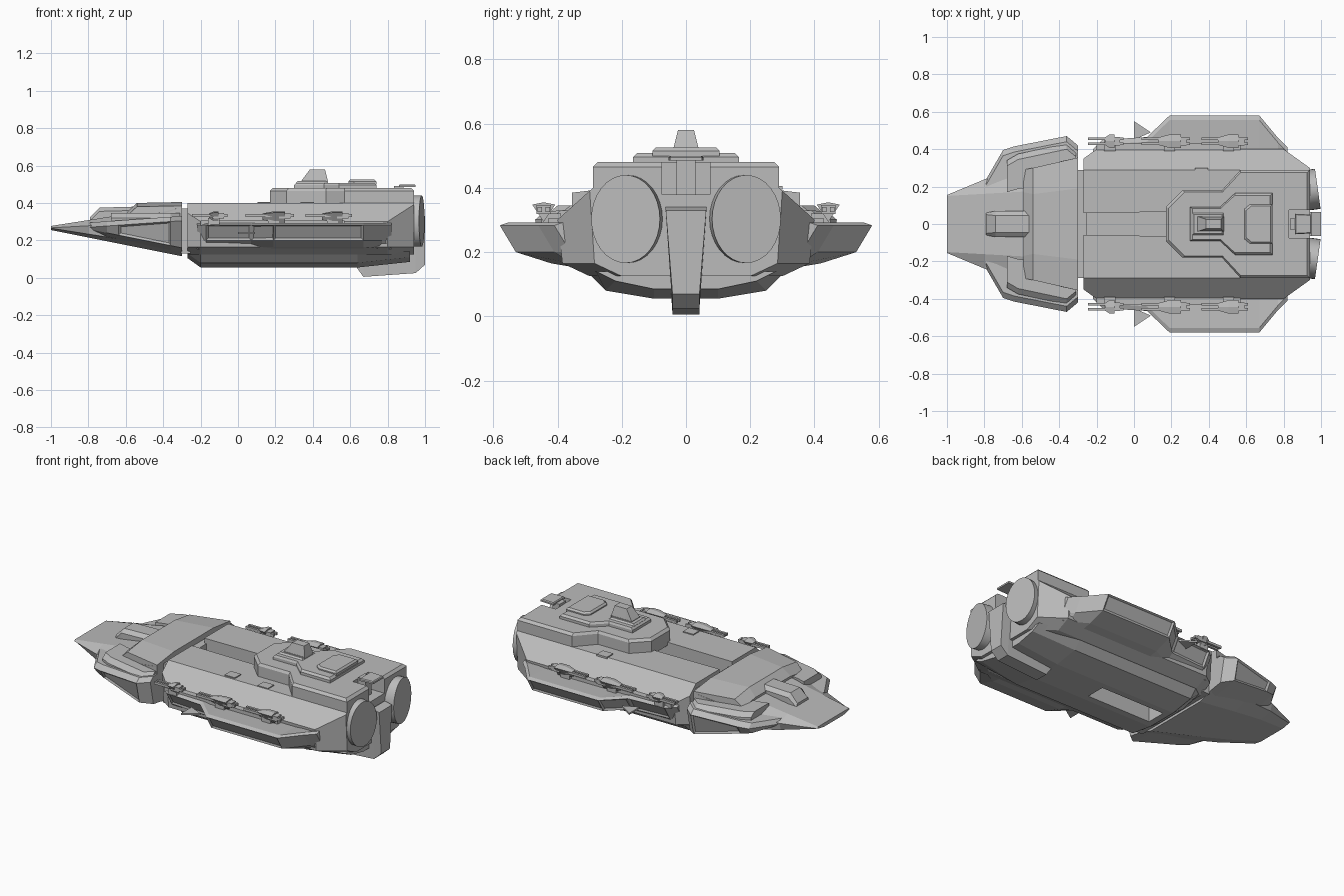
import bpy, bmesh, math

if "Cube" in bpy.data.objects:
    bpy.data.objects.remove(bpy.data.objects["Cube"], do_unlink=True)

shade = (.5, .5, .5, 1)
grey = bpy.data.materials.new("hull grey")
grey.use_nodes = True
grey.diffuse_color = shade
grey.node_tree.nodes["Principled BSDF"].inputs["Base Color"].default_value = shade


def loft(name, rings, inset=0):
    """Skin equal rings of points, cap the ends, optionally recess the large outer panels."""
    bm = bmesh.new()
    loops = [[bm.verts.new(point) for point in ring] for ring in rings]
    for first, second in zip(loops, loops[1:]):
        for i in range(len(first)):
            bm.faces.new((first[i - 1], first[i], second[i], second[i - 1]))
    bm.faces.new(loops[0])
    bm.faces.new(loops[-1])
    bmesh.ops.recalc_face_normals(bm, faces=bm.faces)
    if inset:
        panels = [face for face in bm.faces
                  if face.normal.y * face.calc_center_median().y > .15 and face.calc_area() > .015]
        bmesh.ops.inset_individual(bm, faces=panels, thickness=inset, depth=-inset / 2)
    mesh = bpy.data.meshes.new(name)
    bm.to_mesh(mesh)
    bm.free()
    mesh.materials.append(grey)
    part = bpy.data.objects.new(name, mesh)
    bpy.context.collection.objects.link(part)
    return part


def mirrored(outline):
    return outline + [(a, -b) for a, b in reversed(outline)]


def hull_loft(name, stations, rule):
    """Loft symmetric sections; the rule turns a station into half points (z, y)."""
    return loft(name, [[(station[0], y, z) for z, y in mirrored(rule(*station))]
                       for station in stations])


def side_loft(name, stations, rule, side, inset=0):
    """Loft one-sided sections; the rule turns a station into points (y, z)."""
    return loft(name, [[(station[0], side * y, z) for y, z in rule(*station)]
                       for station in stations], inset)


def slab(name, half, bottom, top, bevel=0):
    """Deck plate from a half plan (x, y), with a chamfered top rim."""
    plan = mirrored(half)
    length = max(x for x, y in plan) - min(x for x, y in plan)
    width = max(y for x, y in plan)
    middle = min(x for x, y in plan) + length / 2
    shrink_x, shrink_y = 1 - 2 * bevel / length, 1 - bevel / width
    rim = [(middle + (x - middle) * shrink_x, y * shrink_y, top) for x, y in plan]
    return loft(name, [[(x, y, bottom) for x, y in plan],
                       [(x, y, top - bevel) for x, y in plan], rim])


def box(name, x, y, z, length, width, height):
    """Box centred on x and y, standing on z."""
    corners = [(y - width / 2, z), (y + width / 2, z),
               (y + width / 2, z + height), (y - width / 2, z + height)]
    return loft(name, [[(end, *corner) for corner in corners]
                       for end in (x - length / 2, x + length / 2)])


def cut(target, cutter):
    cutter.hide_render = cutter.hide_viewport = True
    modifier = target.modifiers.new(cutter.name, "BOOLEAN")
    modifier.object = cutter
    modifier.solver = "EXACT"


# Wedge head: widens, rises and deepens from the nose edge
def head_section(x):
    t = (x + 1) / .7
    width = .155 + .2 * t ** .7
    top, bottom = .277 + .11 * t, .255 - .14 * t
    return [(top, .15 + .04 * t), (top - .01 - .1 * t * (1 - t), width),
            (bottom + .01 + .03 * t, width * .95), (bottom, width * .6)]


hull_loft("nose_head", [(x,) for x in (-1, -.8, -.65, -.58, -.3)], head_section)


# Raised head plateau and cockpit hump share a ridge section
def ridge_section(x, top, crown, foot):
    return [(top, crown), (top - .02, foot), (.3, foot)]


hull_loft("head_deck", [(-.59, .355, .17, .29), (-.54, .4, .16, .3), (-.3, .405, .19, .355)],
          ridge_section)
hull_loft("cockpit", [(-.79, .325, .05, .06), (-.74, .375, .045, .07), (-.56, .38, .045, .07)],
          ridge_section)
box("neck", -.28, 0, .13, .05, .58, .24)


# Main hull: flat top, sloped shoulders, tucked bilge
def hull_section(x, side):
    return [(.4, .29), (.4 - .9 * (side - .29), side), (.165, side - .015), (.125, side - .1)]


def lower_section(x, lift):
    return [(.14, .31 - lift), (.08 + lift, .25 - lift), (.055 + lift, .1)]


hull = hull_loft("main_hull", [(-.27, .35), (-.2, .4), (.8, .4), (.94, .3)], hull_section)
lower = hull_loft("lower_hull", [(-.27, .05), (-.2, 0), (.64, 0), (.92, .03)], lower_section)

# Open channels above and below
cut(hull, slab("upper_channel_cutter", [(-.4, .03), (-.27, .06), (.26, .065)], .31, .5))
channel = box("lower_channel_cutter", .06, 0, 0, .44, .12, .24)
cut(hull, channel)
cut(lower, channel)

# Upper deck, rear notch and stepped tower
deck = slab("upper_deck", [(.17, .09), (.26, .18), (.47, .18), (.57, .29), (.94, .29)],
            .38, .48, .015)
notch = box("rear_notch_cutter", .97, 0, .38, .28, .15, .2)
cut(hull, notch)
cut(deck, notch)
slab("tower_base", [(.3, .09), (.46, .09), (.54, .165), (.74, .165)], .47, .508, .012)
slab("tower_pad", [(.59, .08), (.62, .105), (.74, .105)], .5, .525, .01)
slab("mast_foot", [(.31, .06), (.48, .06)], .5, .517, .01)
slab("mast_base", [(.34, .04), (.48, .04)], .51, .52)
hull_loft("mast", [(.34, .52, .04), (.385, .58, .025), (.465, .58, .025), (.48, .52, .04)],
          lambda x, top, width: [(top, width), (.51, .04)])
slab("rear_hatch", [(.86, .055), (.95, .05)], .485, .5, .005)
box("hatch_post", .86, 0, .38, .05, .06, .11)

# Rear keel fin
hull_loft("keel_fin", [(.62, .14, .075), (.67, .16, .005), (.95, .34, .025), (1, .33, .07)],
          lambda x, top, bottom: [(top, .03 + top / 10), (bottom, .042)])


# Side sections: sponson wing, head pod and turret
def wing_section(x, y):
    root = .36
    return [(root, .28), (y - .025, .292), (y, .283), (y - .05, .2),
            (max(y - .16, root), .165), (root, .155)]


def pod_section(x, y):
    rise = x + .8
    low, high = .23 - .2 * rise, .295 + .07 * rise
    return [(y / 2, high), (y - .03, high), (y, high - .025), (y - .03, low + .03), (y / 2, low)]


def cap_section(x, y):
    return [(y / 2, .25), (y / 2, .345), (y - .03, .345), (y, .32), (y, .25)]


def turret_section(x, radius):
    y, z = .443, .33
    return [(y, z - radius), (y + radius, z + radius / 2), (y, z + radius * .7),
            (y - radius, z + radius / 2)]


wing_plan = [(-.22, .4), (-.17, .45), (.07, .465), (.19, .58), (.67, .58), (.77, .46), (.82, .41)]
pod_plan = [(-.79, .24), (-.7, .395), (-.64, .415), (-.36, .47), (-.3, .42)]
cap_plan = [(-.68, .34), (-.62, .375), (-.36, .43), (-.31, .39)]

for side, label in ((-1, "right"), (1, "left")):
    # Engine discs, splayed outward
    bpy.ops.mesh.primitive_cylinder_add(vertices=32, radius=1, depth=.09,
                                        location=(.938, side * .182, .303),
                                        rotation=(0, math.pi / 2, side * math.radians(8)))
    engine = bpy.context.object
    engine.name = label + "_engine"
    engine.scale = (.137, .108, 1)
    engine.data.materials.append(grey)
    bpy.ops.object.shade_smooth_by_angle()

    side_loft(label + "_wing", wing_plan, wing_section, side, .016)
    side_loft(label + "_head_pod", pod_plan, pod_section, side, .016)
    side_loft(label + "_pod_cap", cap_plan, cap_section, side)
    spike = [(0, .55), (.09, .49), (0, .45)]
    loft(label + "_wing_spike", [[(x, side * y, z) for x, y in spike] for z in (.235, .245)])

    # Gun rail with turrets and twin barrels
    box(label + "_gun_rail", .185, side * .405, .28, .77, .05, .025)
    for x, length in ((-.13, .05), (.19, .12), (.505, .11)):
        y = side * .443
        front, back = x - length / 2, x + length / 2
        side_loft(label + "_turret", [(front, .02), (x, .036), (back, .036)], turret_section, side)
        box(label + "_turret_mount", x, side * .42, .28, .06, .06, .04)
        box(label + "_barrel_sleeve", back, y, .318, .06, .044, .028)
        for offset in (-.013, .013):
            box(label + "_barrel", x - .02, y + offset, .325, length + .14, .014, .015)

# Small deck hatches
for x, y in ((.14, -.25), (.37, -.26), (.36, .27)):
    box("deck_hatch", x, y, .395, .07, .06, .011)
